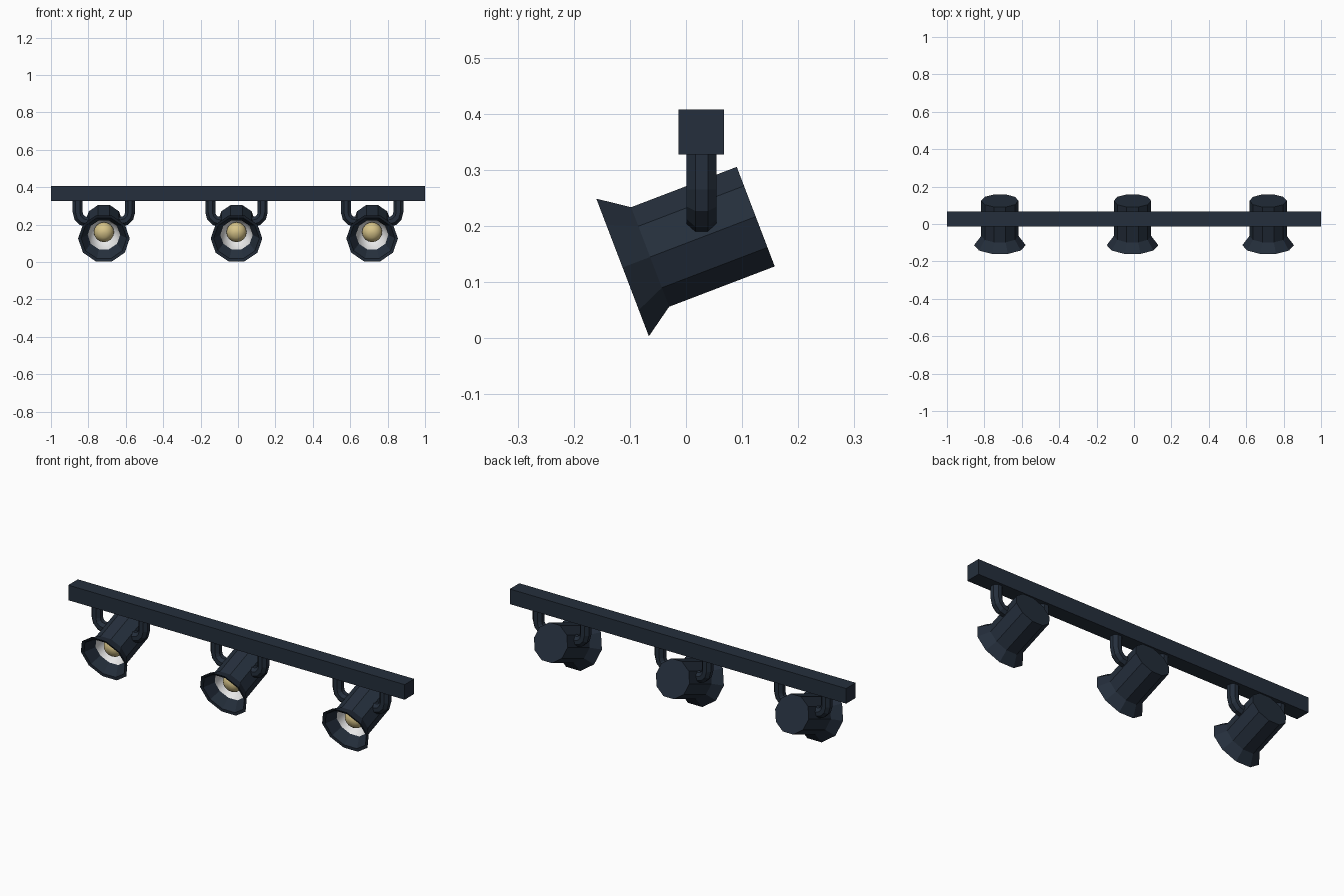
import bpy, math
from mathutils import Matrix, Vector

if "Cube" in bpy.data.objects:
    bpy.data.objects.remove(bpy.data.objects["Cube"])

def mat(name, c):
    m = bpy.data.materials.new(name)
    m.diffuse_color = (*c, 1)
    m.use_nodes = True
    m.node_tree.nodes["Principled BSDF"].inputs["Base Color"].default_value = m.diffuse_color
    return m

NAVY = mat("dark navy metal", (0.018, 0.028, 0.045))
WHITE = mat("white reflector", (0.8, 0.8, 0.8))
YELLOW = mat("warm bulb", (0.68, 0.55, 0.25))

def make(name, verts, faces, material, smooth=False):
    me = bpy.data.meshes.new(name)
    me.from_pydata(verts, [], faces)
    me.materials.append(material)
    for p in me.polygons:
        p.use_smooth = smooth
    ob = bpy.data.objects.new(name, me)
    bpy.context.collection.objects.link(ob)
    return ob

def loft(rings, cap0=False, cap1=False):
    """Join rings of equal length into a skin."""
    n = len(rings[0])
    verts = [v for r in rings for v in r]
    faces = [(i*n + k, i*n + (k+1) % n, (i+1)*n + (k+1) % n, (i+1)*n + k)
             for i in range(len(rings) - 1) for k in range(n)]
    if cap0:
        faces.append(tuple(reversed(range(n))))
    if cap1:
        faces.append(tuple(range(len(verts) - n, len(verts))))
    return verts, faces

TILT = math.atan2(0.0905, 0.237)

def lathe(name, profile, n, x, material, cap0=False, cap1=False, smooth=False):
    """Turn (depth, radius) points round the tilted lamp axis."""
    M = Matrix.Translation((x, -0.113, 0.126)) @ Matrix.Rotation(TILT, 4, 'X')
    rings = [[M @ Vector((r*math.cos(2*math.pi*k/n), d, -r*math.sin(2*math.pi*k/n)))
              for k in range(n)] for d, r in profile]
    return make(name, *loft(rings, cap0, cap1), material, smooth)

def arm(name, x, side):
    """Bent tube from the rail into the lamp side."""
    path = [(0.14, 0.335), (0.14, 0.265)]
    path += [(0.09 + 0.05*math.cos(a), 0.265 - 0.05*math.sin(a))
             for a in (math.pi/6, math.pi/3, math.pi/2)] + [(0.06, 0.215)]
    angles = [0, 0, math.pi/6, math.pi/3, math.pi/2, math.pi/2]
    rings = []
    for (px, pz), a in zip(path, angles):
        ring = []
        for k in range(8):
            t = 2*math.pi*(k + 0.5)/8
            u, v = 0.029*math.cos(t), 0.029*math.sin(t)
            ring.append(Vector((x + side*(px + u*math.cos(a)), 0.028 + v*side,
                                pz - u*math.sin(a))))
        rings.append(ring[::-1])
    return make(name, *loft(rings, True, True), NAVY)

# rail
bpy.ops.mesh.primitive_cube_add(size=1, location=(0, 0.0275, 0.3675))
rail = bpy.context.object
rail.name = "rail"
rail.scale = (2, 0.081, 0.081)
rail.data.materials.append(NAVY)

for i, x in enumerate((-0.717, -0.008, 0.717), 1):
    # housing: inner flare, rim, outer flare, barrel, closed back
    lathe(f"housing_{i}", [(0.055, 0.087), (0.004, 0.122), (0, 0.138), (0.0525, 0.0998),
                           (0.254, 0.0998)], 10, x, NAVY, cap1=True)
    # concave reflector
    lathe(f"reflector_{i}", [(0.055, 0.087), (0.085, 0.08), (0.11, 0.065), (0.13, 0.04)],
          10, x, WHITE, cap1=True, smooth=True)
    # bulb
    bulb = [(0.095 - 0.05*math.cos(a), 0.054*math.sin(a))
            for a in (math.pi*j/12 for j in range(1, 12))]
    lathe(f"bulb_{i}", bulb, 16, x, YELLOW, True, True, smooth=True)
    # bracket arms
    for s, side in (("left", -1), ("right", 1)):
        arm(f"bracket_arm_{s}_{i}", x, side)

# consistent outward normals on the housings and arms
import bmesh
for ob in bpy.data.objects:
    if ob.name.startswith(("bracket", "bulb")):
        bm = bmesh.new()
        bm.from_mesh(ob.data)
        bmesh.ops.recalc_face_normals(bm, faces=bm.faces)
        bm.to_mesh(ob.data)
        bm.free()
